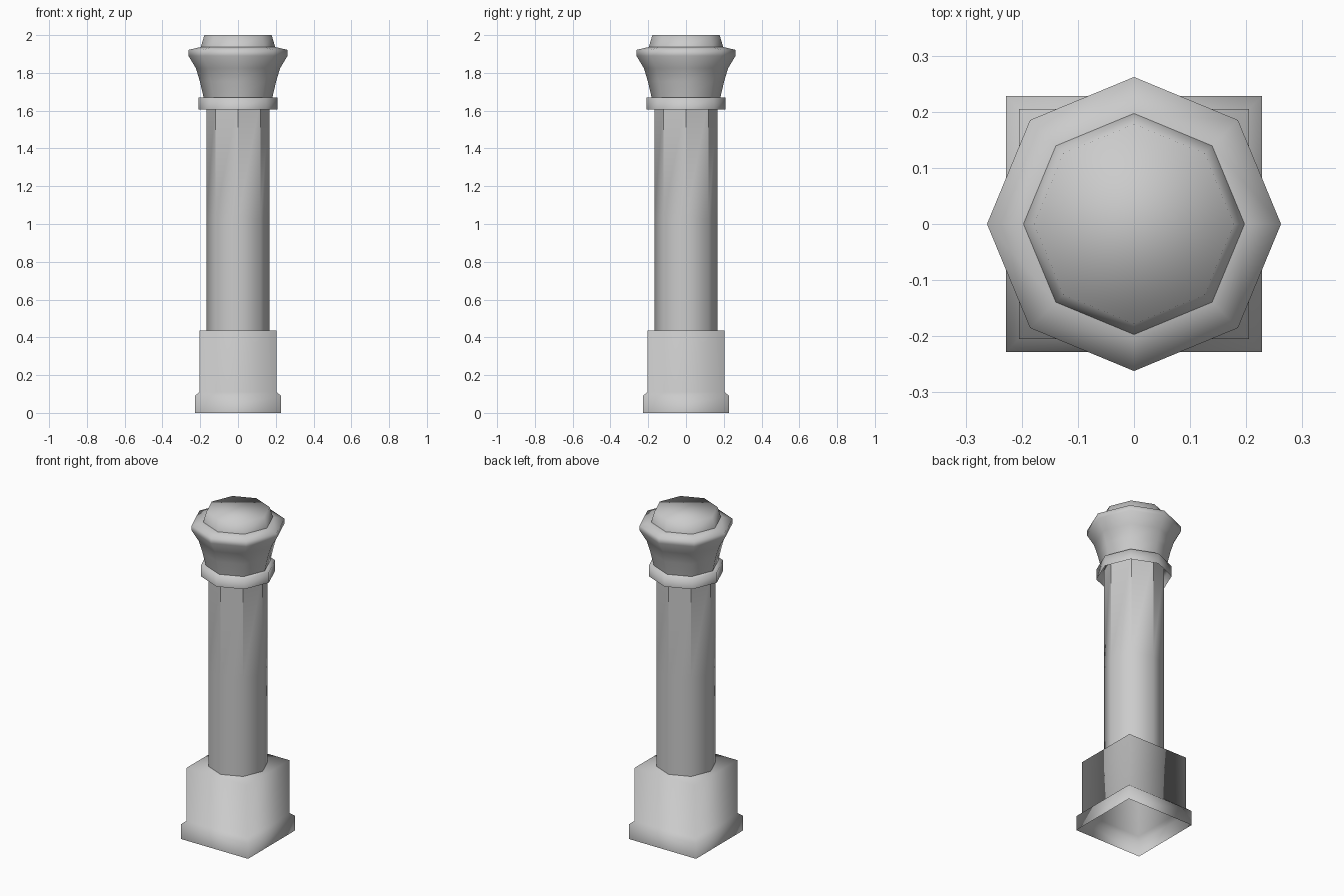
import bpy, bmesh, math

cube = bpy.data.objects.get("Cube")
if cube:
    bpy.data.objects.remove(cube, do_unlink=True)

stone = bpy.data.materials.new("grey stone")
stone.use_nodes = True
colour = (0.6, 0.6, 0.6, 1.0)
stone.diffuse_color = colour
stone.node_tree.nodes["Principled BSDF"].inputs["Base Color"].default_value = colour


def turned(name, profile, sides=8, turn=0.0, cap=False, flutes_from=None):
    """Sweep (radius, height) points round the z axis; smooth below 50 degrees."""
    bm = bmesh.new()
    rings = []
    for r, z in profile:
        angles = [turn + math.tau * i / sides for i in range(sides)]
        rings.append([bm.verts.new((r * math.cos(a), r * math.sin(a), z)) for a in angles])
    for low, high in zip(rings, rings[1:]):
        for i in range(sides):
            j = (i + 1) % sides
            bm.faces.new((low[i], low[j], high[j], high[i]))
    if cap:
        bm.faces.new(rings[-1])
    for f in bm.faces:
        f.smooth = True
    for e in bm.edges:
        if len(e.link_faces) == 2:
            e.smooth = e.calc_face_angle() < math.radians(50)
        # Crisp arrises on the upper part of the shaft
        if flutes_from is not None:
            a, b = sorted(v.co.z for v in e.verts)
            if a >= flutes_from - 0.001 and b - a > 0.1:
                e.smooth = False
    mesh = bpy.data.meshes.new(name)
    bm.to_mesh(mesh)
    bm.free()
    mesh.materials.append(stone)
    obj = bpy.data.objects.new(name, mesh)
    bpy.context.collection.objects.link(obj)
    return obj


# Square pedestal: stepped plinth and block, open underneath
k = math.sqrt(2)
turned("pedestal", [(0.228 * k, 0), (0.228 * k, 0.09), (0.205 * k, 0.11), (0.205 * k, 0.435)],
       sides=4, turn=math.pi / 4, cap=True)

# Octagonal shaft
turned("shaft", [(0.168, 0.435), (0.168, 1.03), (0.168, 1.66)], flutes_from=1.03)

# Collar band, open underneath
turned("collar", [(0.21, 1.605), (0.21, 1.67), (0.165, 1.67)])

# Flared capital with sloping rim
turned("capital", [(0.182, 1.67), (0.202, 1.755), (0.223, 1.825), (0.262, 1.89),
                   (0.262, 1.922), (0.197, 1.937)])

# Tapered top block
turned("top_block", [(0.197, 1.937), (0.178, 2.0)], cap=True)
